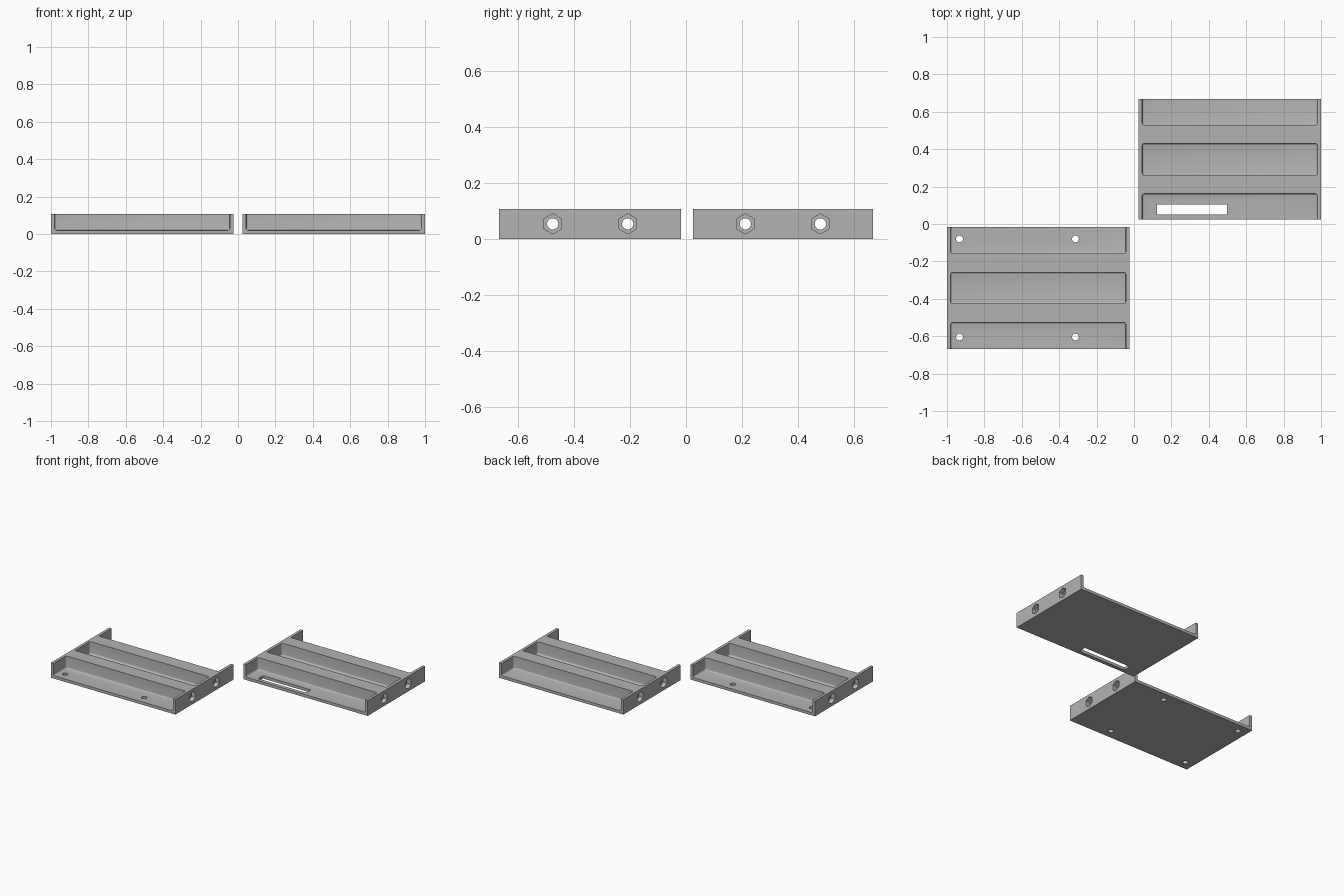
import bpy, bmesh, math
from mathutils import Matrix

if "Cube" in bpy.data.objects:
    bpy.data.objects.remove(bpy.data.objects["Cube"])

HEIGHT, FLOOR, WALL = 0.107, 0.02, 0.02
BAR, BAR_OFFSET, BOLT_Z = 0.10, 0.134, 0.054

grey = bpy.data.materials.new("plain_grey")
grey.diffuse_color = (0.45, 0.45, 0.45, 1)
grey.use_nodes = True
grey.node_tree.nodes["Principled BSDF"].inputs["Base Color"].default_value = grey.diffuse_color


def add_object(name, bm):
    mesh = bpy.data.meshes.new(name)
    bm.to_mesh(mesh)
    bm.free()
    mesh.materials.append(grey)
    obj = bpy.data.objects.new(name, mesh)
    bpy.context.collection.objects.link(obj)
    return obj


def box(name, x0, x1, y0, y1, z0, z1, radius=0):
    bm = bmesh.new()
    bmesh.ops.create_cube(bm, size=1)
    bmesh.ops.scale(bm, vec=(x1 - x0, y1 - y0, z1 - z0), verts=bm.verts)
    bmesh.ops.translate(bm, vec=((x0 + x1) / 2, (y0 + y1) / 2, (z0 + z1) / 2), verts=bm.verts)
    if radius:
        bmesh.ops.bevel(bm, geom=bm.edges[:], offset=radius, segments=4,
                        profile=0.5, affect='EDGES')
    return add_object(name, bm)


def prism(name, sides, radius, length, center, axis):
    bm = bmesh.new()
    bmesh.ops.create_cone(bm, cap_ends=True, segments=sides, radius1=radius,
                          radius2=radius, depth=length)
    if axis == 'X':
        bmesh.ops.rotate(bm, matrix=Matrix.Rotation(math.pi / 2, 3, 'Y'), verts=bm.verts)
        # put a corner of the hexagon at the top
        if min(abs(v.co.y) for v in bm.verts) > 0.001:
            bmesh.ops.rotate(bm, matrix=Matrix.Rotation(math.pi / 6, 3, 'X'), verts=bm.verts)
    bmesh.ops.translate(bm, vec=center, verts=bm.verts)
    return add_object(name, bm)


def cut(target, cutter):
    mod = target.modifiers.new("cut", 'BOOLEAN')
    mod.operation, mod.solver, mod.object = 'DIFFERENCE', 'EXACT', cutter
    bpy.context.view_layer.objects.active = target
    bpy.ops.object.modifier_apply(modifier=mod.name)
    bpy.data.objects.remove(cutter)


def tray(name, x0, x1, y0, y1):
    body = box(name, x0, x1, y0, y1, 0, HEIGHT)
    mid = (y0 + y1) / 2
    low, high = mid - BAR_OFFSET, mid + BAR_OFFSET
    # three rounded troughs leave two bars and two end walls
    for a, b in ((y0 - 0.1, low - BAR / 2), (low + BAR / 2, high - BAR / 2),
                 (high + BAR / 2, y1 + 0.1)):
        cut(body, box("trough_cutter", x0 + WALL, x1 - WALL, a, b, FLOOR, HEIGHT + 0.1, 0.01))
    # bolt holes along the bars, with hexagonal nut recesses at both ends
    for y in (low, high):
        cut(body, prism("bolt_cutter", 32, 0.02, 1.2, ((x0 + x1) / 2, y, BOLT_Z), 'X'))
        for x in (x0, x1):
            cut(body, prism("nut_cutter", 6, 0.036, 0.06, (x, y, BOLT_Z), 'X'))
    return body


# front tray with four screw holes in the floor
front_tray = tray("front_tray", -1, -0.024, -0.667, -0.017)
for x in (-0.933, -0.313):
    for y in (-0.604, -0.08):
        cut(front_tray, prism("screw_cutter", 32, 0.018, 0.1, (x, y, 0), 'Z'))

# rear tray with a long slot in the floor
rear_tray = tray("rear_tray", 0.024, 1, 0.025, 0.667)
cut(rear_tray, box("slot_cutter", 0.123, 0.497, 0.051, 0.105, -0.05, 0.05))

# smooth the small rounded surfaces only
for obj in (front_tray, rear_tray):
    bpy.ops.object.select_all(action='DESELECT')
    obj.select_set(True)
    bpy.context.view_layer.objects.active = obj
    bpy.ops.object.shade_smooth_by_angle(angle=math.radians(30))
